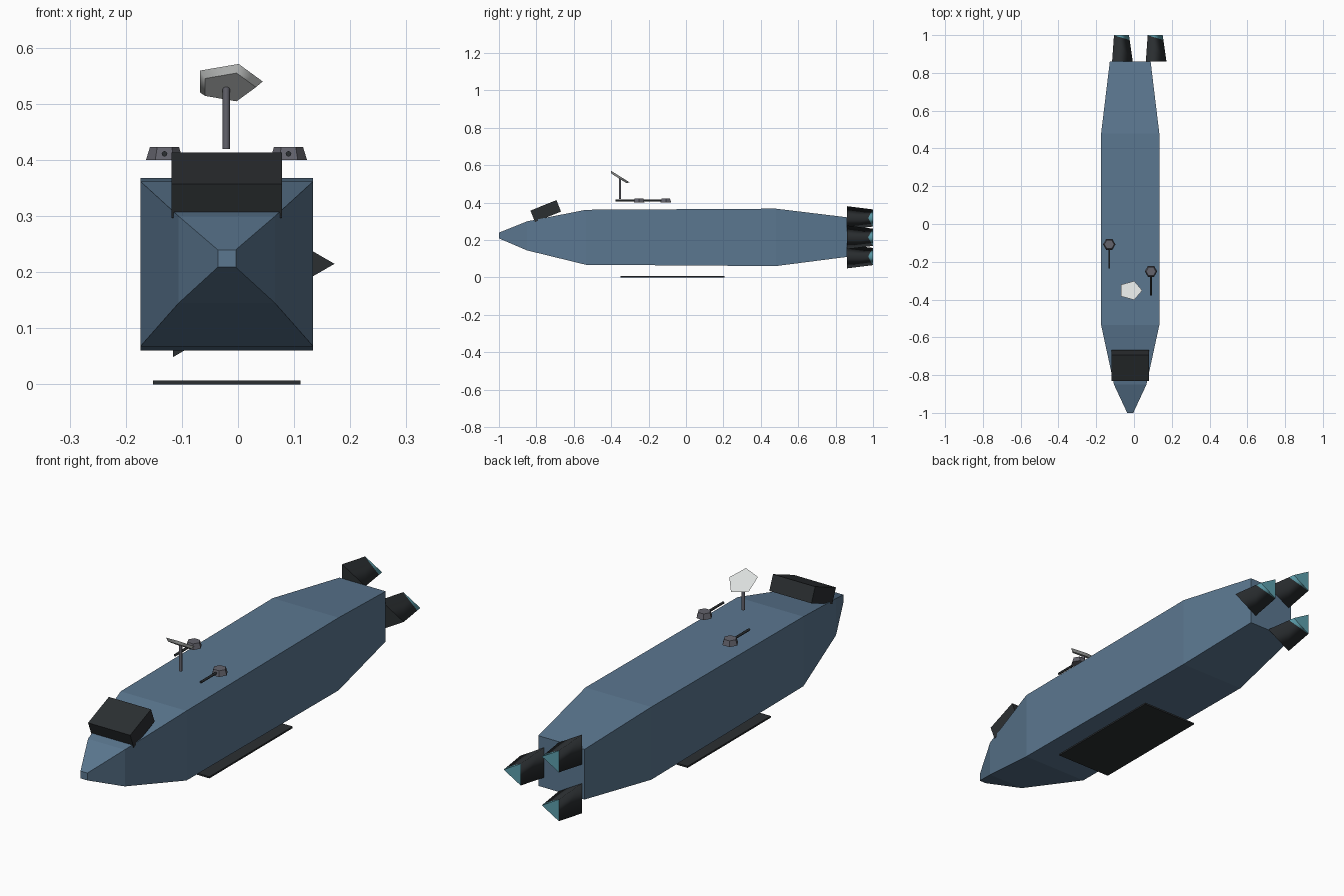
import bpy, bmesh
from math import cos, sin, pi, radians
from mathutils import Vector, Matrix

cube = bpy.data.objects.get("Cube")
if cube:
    bpy.data.objects.remove(cube, do_unlink=True)

X, Y, Z = Vector((1, 0, 0)), Vector((0, 1, 0)), Vector((0, 0, 1))
MID = -0.02  # centre line of the hull


def material(name, rgb):
    m = bpy.data.materials.new(name)
    m.use_nodes = True
    m.diffuse_color = (*rgb, 1)
    m.node_tree.nodes["Principled BSDF"].inputs["Base Color"].default_value = (*rgb, 1)
    return m


BLUE = material("hull_blue", (0.105, 0.185, 0.28))
BLACK = material("matte_black", (0.024, 0.028, 0.031))
GREY = material("turret_grey", (0.125, 0.125, 0.15))
WHITE = material("dish_white", (0.72, 0.74, 0.73))
TEAL = material("exhaust_teal", (0.11, 0.35, 0.42))


def finish(name, bm, *mats):
    bmesh.ops.recalc_face_normals(bm, faces=bm.faces)
    me = bpy.data.meshes.new(name)
    bm.to_mesh(me)
    bm.free()
    for m in mats:
        me.materials.append(m)
    ob = bpy.data.objects.new(name, me)
    bpy.context.collection.objects.link(ob)
    return ob


def loft(rings, smooth=False):
    """Skin a list of point rings and cap both ends."""
    bm = bmesh.new()
    loops = [[bm.verts.new(p) for p in ring] for ring in rings]
    n = len(loops[0])
    for a, b in zip(loops, loops[1:]):
        for i in range(n):
            j = (i + 1) % n
            bm.faces.new((a[i], a[j], b[j], b[i])).smooth = smooth
    for cap in (loops[0], loops[-1]):
        for e in bm.faces.new(cap).edges:
            e.smooth = False
    return bm


def ring(centre, r, n, u, v):
    return [Vector(centre) + r * (cos(2 * pi * i / n) * u + sin(2 * pi * i / n) * v)
            for i in range(n)]


def box(name, centre, size, mat, tilt=0):
    bm = bmesh.new()
    bmesh.ops.create_cube(bm, size=1, matrix=Matrix.Translation(centre)
                          @ Matrix.Rotation(tilt, 4, 'X') @ Matrix.Diagonal((*size, 1)))
    return finish(name, bm, mat)


# Hull: rectangular sections as (y, half width, bottom, top)
sections = [(-1, 0.016, 0.209, 0.24), (-0.85, 0.086, 0.145, 0.3),
            (-0.535, 0.154, 0.068, 0.362), (0.48, 0.154, 0.061, 0.368),
            (0.86, 0.108, 0.11, 0.322)]
finish("hull", loft([[(MID - w, y, lo), (MID + w, y, lo), (MID + w, y, hi), (MID - w, y, hi)]
                     for y, w, lo, hi in sections]), BLUE)

# Bridge and belly plate
box("bridge", (MID, -0.75, 0.355), (0.197, 0.15, 0.066), BLACK, radians(22))
box("belly_plate", (MID, -0.072, 0.0035), (0.263, 0.556, 0.007), BLACK)

# Three triangular engines, with a glowing wedge at the rear
for k in range(3):
    a = 2 * pi * k / 3
    c = Vector((MID + 0.119 * cos(a), 0.86, 0.215 + 0.119 * sin(a)))
    bm = loft([ring(c, 0.073, 3, X, Z), ring(c + 0.14 * Y, 0.053, 3, X, Z)], True)
    point, normal = c + Vector((-0.027, 0.139, 0)), Vector((0.3, 1, 0)).normalized()
    bmesh.ops.bisect_plane(bm, geom=bm.verts[:] + bm.edges[:] + bm.faces[:],
                           plane_co=point, plane_no=normal)
    for f in bm.faces:
        if (f.calc_center_median() - point).dot(normal) > 0.0001:
            f.material_index = 1
    finish(f"engine_{k + 1}", bm, BLACK, TEAL)

# Deck turrets with forward barrels
for side, x, y in (("right", -0.131, -0.108), ("left", 0.09, -0.251)):
    base = Vector((x, y, 0.4))
    finish(f"{side}_turret", loft([ring(base, 0.033, 6, X, Y),
                                   ring(base + 0.023 * Z, 0.026, 6, X, Y)]), GREY)
    muzzle = Vector((x, y, 0.411))
    finish(f"{side}_barrel", loft([ring(muzzle, 0.005, 8, X, Z),
                                   ring(muzzle - 0.127 * Y, 0.005, 8, X, Z)], True), BLACK)

# Antenna mast and tilted five-sided dish
foot = Vector((MID - 0.001, -0.353, 0.42))
finish("antenna_mast", loft([ring(foot, 0.0065, 8, X, Y),
                             ring(foot + 0.11 * Z, 0.0065, 8, X, Y)], True), GREY)
t = radians(32)
across, axis = Vector((0, cos(t), -sin(t))), Vector((0, sin(t), cos(t)))
rim = Vector((-0.018, -0.352, 0.54))
finish("antenna_dish", loft([ring(rim - 0.012 * axis, 0.05, 5, X, across),
                             ring(rim, 0.062, 5, X, across)], True), WHITE)
